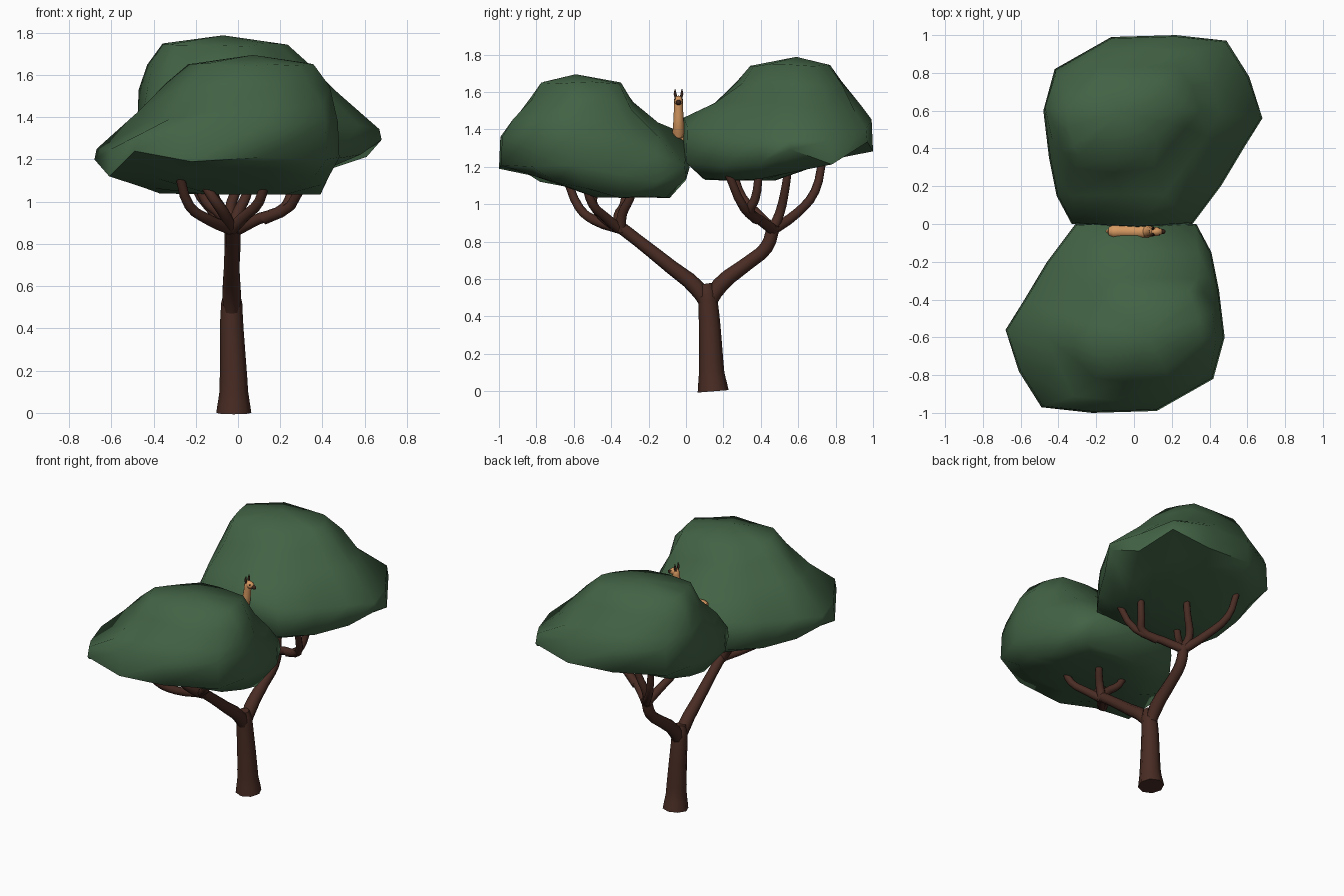
import bpy, bmesh, math, random
from mathutils import Vector

if "Cube" in bpy.data.objects:
    bpy.data.objects.remove(bpy.data.objects["Cube"])
random.seed(4)


def mat(name, r, g, b):
    m = bpy.data.materials.new(name)
    m.diffuse_color = (r, g, b, 1)
    m.use_nodes = True
    m.node_tree.nodes["Principled BSDF"].inputs["Base Color"].default_value = m.diffuse_color
    return m


LEAF = mat("leaf green", 0.055, 0.125, 0.06)
BARK = mat("bark brown", 0.066, 0.025, 0.017)
FUR = mat("tan fur", 0.68, 0.32, 0.12)
DARK = mat("dark brown", 0.045, 0.02, 0.012)
BLACK = mat("black", 0.008, 0.008, 0.008)


def finish(ob, m, angle=40):
    ob.data.materials.clear()
    ob.data.materials.append(m)
    bpy.ops.object.select_all(action='DESELECT')
    ob.select_set(True)
    bpy.context.view_layer.objects.active = ob
    bpy.ops.object.shade_smooth_by_angle(angle=math.radians(angle))
    return ob


def tube(name, pts, m, res=3, bevel=2):
    """Smooth tapering tube through (x, y, z, radius) points."""
    cu = bpy.data.curves.new(name, 'CURVE')
    cu.dimensions = '3D'
    cu.bevel_depth, cu.bevel_resolution = 1, bevel
    cu.resolution_u, cu.use_fill_caps = res, True
    sp = cu.splines.new('BEZIER')
    sp.bezier_points.add(len(pts) - 1)
    for bp, p in zip(sp.bezier_points, pts):
        bp.co, bp.radius = p[:3], p[3]
        bp.handle_left_type = bp.handle_right_type = 'AUTO'
    ob = bpy.data.objects.new(name, cu)
    bpy.context.collection.objects.link(ob)
    bpy.ops.object.select_all(action='DESELECT')
    ob.select_set(True)
    bpy.context.view_layer.objects.active = ob
    bpy.ops.object.convert(target='MESH')
    return finish(bpy.context.object, m, 60)


def ball(name, loc, size, m, rot=0):
    bpy.ops.mesh.primitive_uv_sphere_add(segments=14, ring_count=9, location=loc, rotation=(0, rot, 0))
    ob = bpy.context.object
    ob.name, ob.scale = name, size
    return finish(ob, m, 60)


# Canopy rim seen from above: x, y, lower z, upper z
RIM = [(.33, 0, 1.14, 1.21), (-.02, .02, 1.2, 1.37), (-.31, 0, 1.13, 1.32),
       (-.46, -.2, 1.11, 1.29), (-.58, -.4, 1.13, 1.27), (-.68, -.56, 1.2, 1.25),
       (-.61, -.78, 1.12, 1.25), (-.49, -.97, 1.24, 1.31), (-.22, -1, 1.19, 1.36),
       (.12, -.99, 1.21, 1.36), (.42, -.82, 1.2, 1.38), (.48, -.6, 1.21, 1.38),
       (.45, -.35, 1.16, 1.36), (.41, -.15, 1.12, 1.26)]


def canopy(name, turn, lift):
    bm = bmesh.new()
    j = lambda a: random.uniform(-a, a)

    def ring(cx, cy, hx, hy, zf, a, trim=1):
        vs = []
        for x, y, _, _ in RIM:
            k = trim if x > .4 and y < -.7 else 1
            vs.append(bm.verts.new((cx + (x + .1) / .58 * hx * k + j(a), cy + (y + .49) / .51 * hy * k + j(a),
                                    zf(x, y) + j(a))))
        return vs
    under = lambda x, y: 1.04 + max(0, -.4 - y) * .2
    # crown rings dip at the inner right corner and the outer left corner
    sag = lambda z, k: lambda x, y: z - (k if x > .3 and y > -.2 else 0) - (k * .5 if x < -.45 and y < -.7 else 0)
    rings = [ring(.05, -.33, .2, .15, lambda x, y: 1.035, 0),
             ring(-.02, -.46, .43, .37, under, .006),
             [bm.verts.new((x, y, a)) for x, y, a, b in RIM],
             [bm.verts.new((x * .985, -.49 + (y + .49) * .985, b)) for x, y, a, b in RIM],
             ring(0, -.535, .46, .39, sag(1.445, .085), .012),
             ring(.04, -.56, .385, .28, sag(1.555, .04), .012, .87),
             ring(.06, -.565, .3, .215, sag(1.65, 0), .008, .82)]
    n = len(RIM)
    for a, b in zip(rings, rings[1:]):
        for i in range(n):
            bm.faces.new((a[i], a[(i + 1) % n], b[(i + 1) % n], b[i]))
    bm.faces.new(rings[0])
    top = bm.verts.new((.07, -.59, 1.695))
    for i in range(n):
        bm.faces.new((rings[-1][i], rings[-1][(i + 1) % n], top))
    if turn:
        for v in bm.verts:
            v.co = Vector((-v.co.x, -v.co.y, v.co.z + lift))
    bmesh.ops.recalc_face_normals(bm, faces=bm.faces)
    me = bpy.data.meshes.new(name)
    bm.to_mesh(me)
    bm.free()
    ob = bpy.data.objects.new(name, me)
    bpy.context.collection.objects.link(ob)
    return finish(ob, LEAF, 75)


canopy("front_canopy", False, 0)
canopy("back_canopy", True, .093)

# Trunk and main fork
tube("trunk", [(-.02, .145, 0, .083), (-.02, .137, .1, .068), (-.025, .13, .28, .06),
               (-.03, .122, .42, .055), (-.03, .113, .52, .05), (-.03, .105, .575, .036)], BARK)
tube("front_limb", [(-.03, .125, .44, .034), (-.03, .06, .55, .044), (-.03, -.08, .665, .038),
                    (-.03, -.25, .8, .033), (-.03, -.38, .9, .033)], BARK)
tube("back_limb", [(-.03, .11, .44, .034), (-.03, .18, .565, .044), (-.03, .33, .685, .037),
                   (-.025, .43, .77, .036), (-.02, .47, .89, .034)], BARK)

# Smaller branches fanning into the canopies
R = (.03, .027, .024, .021)
FAN = {
    "front_branch": [
        [(-.03, -.35, .87), (-.14, -.49, .915), (-.23, -.57, .98), (-.28, -.64, 1.14)],
        [(-.03, -.36, .87), (-.07, -.46, .95), (-.12, -.5, 1.02), (-.17, -.46, 1.1)],
        [(-.03, -.35, .86), (0, -.34, .95), (.04, -.3, 1.03), (.06, -.27, 1.12)],
        [(-.03, -.36, .87), (.03, -.43, .93), (.1, -.5, 1.0), (.13, -.54, 1.12)],
        [(-.03, -.35, .86), (-.08, -.36, .94), (-.15, -.33, 1.0), (-.2, -.32, 1.12)]],
    "back_branch": [
        [(-.02, .47, .86), (.1, .39, .92), (.25, .31, .98), (.31, .22, 1.18)],
        [(.12, .38, .92), (.22, .34, .97), (.25, .37, 1.03), (.27, .39, 1.17)],
        [(-.02, .46, .86), (-.04, .5, .95), (0, .53, 1.08), (.03, .55, 1.22)],
        [(-.02, .46, .86), (-.11, .59, .95), (-.2, .69, 1.07), (-.24, .73, 1.24)],
        [(-.02, .47, .86), (-.07, .38, .95), (-.12, .3, 1.04), (-.14, .25, 1.18)]]}
for name, paths in FAN.items():
    for p in paths:
        tube(name, [(*c, r) for c, r in zip(p, R)], BARK)

# Long-necked animal standing between the canopies, facing +x
Y = -.04
tube("animal_body", [(-.135, Y, 1.375, .022), (-.11, Y, 1.375, .036), (-.03, Y, 1.372, .036),
                     (.05, Y, 1.375, .038), (.085, Y, 1.38, .028)], FUR, 4, 3)
tube("animal_neck", [(.06, Y, 1.37, .034), (.085, Y, 1.42, .029), (.1, Y, 1.5, .025),
                     (.105, Y, 1.55, .024), (.107, Y, 1.577, .014)], FUR, 4, 3)
ball("animal_head", (.118, Y, 1.555), (.034, .024, .025), FUR, .2)
ball("animal_muzzle", (.148, Y, 1.545), (.02, .014, .014), DARK, .2)
tube("animal_tail", [(-.13, Y, 1.38, .012), (-.142, Y, 1.355, .012), (-.14, Y, 1.32, .006)], FUR)
for s in (-1, 1):
    tube("animal_ear", [(.1, Y + s * .013, 1.567, .007), (.1, Y + s * .018, 1.59, .008),
                        (.102, Y + s * .018, 1.615, .002)], DARK)
    ball("animal_eye", (.132, Y + s * .018, 1.562), (.005, .004, .005), BLACK)
    for x in (-.1, .06):
        tube("animal_leg", [(x, Y + s * .018, 1.36, .018), (x, Y + s * .018, 1.28, .012),
                            (x, Y + s * .018, 1.2, .01)], FUR)
